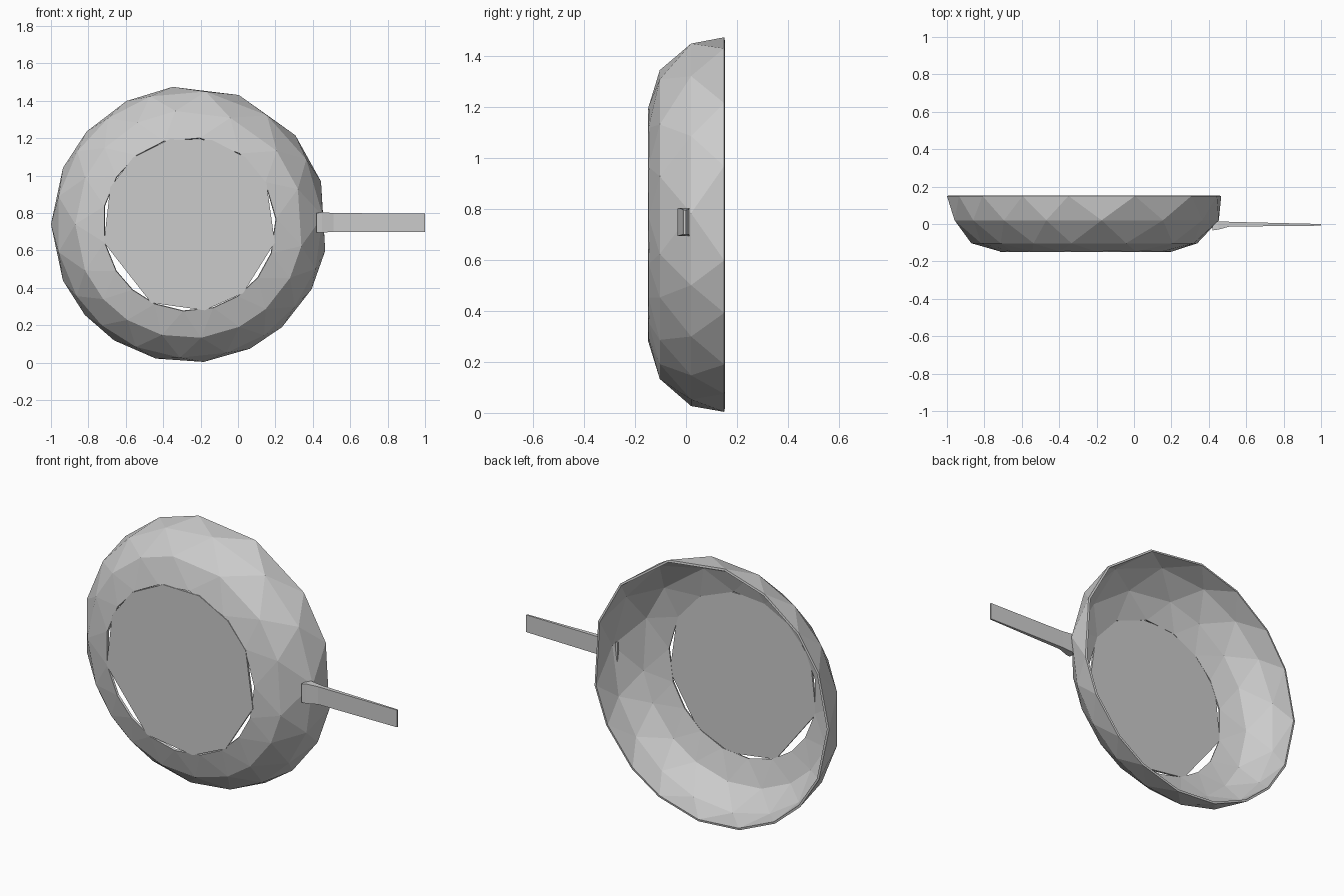
import bpy, bmesh
from math import radians, cos, sin

if "Cube" in bpy.data.objects:
    bpy.data.objects.remove(bpy.data.objects["Cube"])

CX, CZ = -0.26, 0.74   # centre of the pan in the xz plane


def make_object(name, bm):
    bmesh.ops.recalc_face_normals(bm, faces=bm.faces[:])
    mesh = bpy.data.meshes.new(name)
    bm.to_mesh(mesh)
    bm.free()
    obj = bpy.data.objects.new(name, mesh)
    bpy.context.collection.objects.link(obj)
    return obj


def ring(bm, angles, r, y):
    return [bm.verts.new((CX + r * cos(radians(a)), y, CZ + r * sin(radians(a))))
            for a in angles]


def loft(bm, loops):
    for a, b in zip(loops, loops[1:]):
        n = len(a)
        for i in range(n):
            j = (i + 1) % n
            bm.faces.new((a[i], a[j], b[j], b[i]))


# Pan wall: uneven rim corners, each ring below staggered by half a facet
rim = [-156, -139, -123, -104, -84, -64, -48, -28, -11, 18, 40, 69, 97, 117, 138, 156, 180]
n = len(rim)
mids = [(rim[i] + (rim[i + 1] if i + 1 < n else rim[0] + 360)) / 2 for i in range(n)]
bm = bmesh.new()
profile = [(0.74, 0.15), (0.715, 0.02), (0.61, -0.103), (0.465, -0.147)]
rings = [ring(bm, mids if k % 2 else rim, r, y) for k, (r, y) in enumerate(profile)]
for k in range(3):
    a, b = rings[k], rings[k + 1]
    for i in range(n):
        j = (i + 1) % n
        if k % 2 == 0:      # lower ring is shifted forwards
            bm.faces.new((a[i], a[j], b[i]))
            bm.faces.new((b[i], a[j], b[j]))
        else:               # lower ring is shifted back
            bm.faces.new((a[i], b[j], b[i]))
            bm.faces.new((a[i], a[j], b[j]))
wall = make_object("pan_wall", bm)
solid = wall.modifiers.new("thickness", 'SOLIDIFY')
solid.thickness = 0.012
solid.offset = -1

# Pan base: coarse flat disc, leaving narrow slits next to the wall
bm = bmesh.new()
corners = [-12, 28, 50, 75, 103, 130, 155, 192, 244, 280, 308]
front = ring(bm, corners, 0.467, -0.149)
back = ring(bm, corners, 0.467, -0.137)
loft(bm, [front, back])
bm.faces.new(front)
bm.faces.new(back)
make_object("pan_base", bm)


def bar(name, sections):
    """Rectangular bar along x; sections are (x, y0, y1, z0, z1)."""
    bm = bmesh.new()
    loops = [[bm.verts.new((x, y, z)) for y, z in
              ((y0, z0), (y1, z0), (y1, z1), (y0, z1))]
             for x, y0, y1, z0, z1 in sections]
    loft(bm, loops)
    bm.faces.new(loops[0])
    bm.faces.new(loops[-1])
    return make_object(name, bm)


# Handle and the small mount that joins it to the wall
bar("handle_mount", [(0.42, -0.034, 0.014, 0.695, 0.80),
                     (0.45, -0.03, 0.014, 0.695, 0.805),
                     (0.51, -0.014, 0.012, 0.70, 0.80)])
bar("handle", [(0.49, -0.014, 0.012, 0.70, 0.80),
               (1.0, -0.009, 0.0, 0.70, 0.797)])
